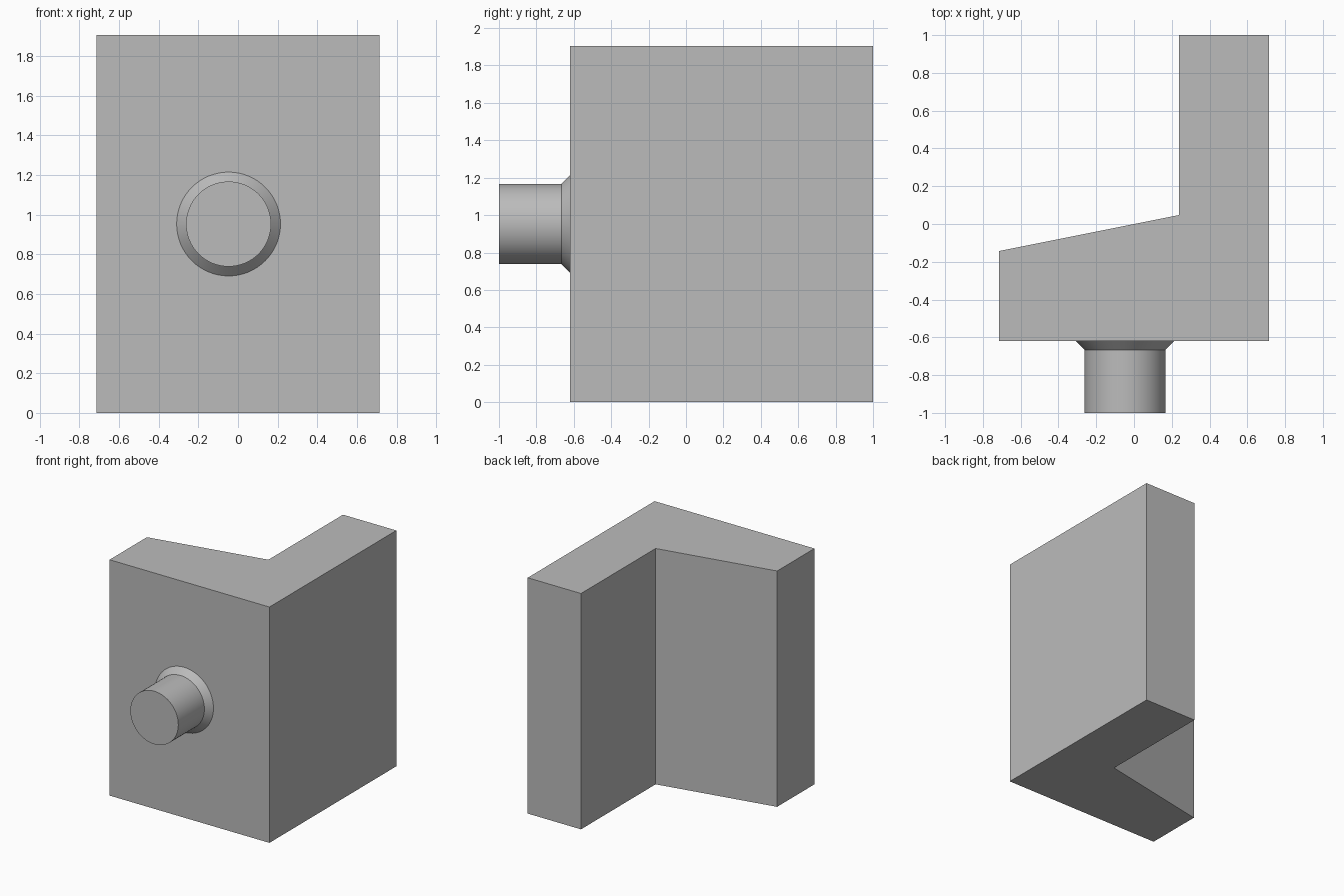
import bpy, bmesh, math
from mathutils import Matrix

cube = bpy.data.objects.get("Cube")
if cube:
    bpy.data.objects.remove(cube, do_unlink=True)

U = 1 / 21  # one design unit
HEIGHT = 40 * U

grey = bpy.data.materials.new("plain_grey")
grey.use_nodes = True
colour = (0.5, 0.5, 0.5, 1)
grey.diffuse_color = colour
grey.node_tree.nodes["Principled BSDF"].inputs["Base Color"].default_value = colour


def finish(name, bm):
    bmesh.ops.recalc_face_normals(bm, faces=bm.faces[:])
    mesh = bpy.data.meshes.new(name)
    bm.to_mesh(mesh)
    bm.free()
    mesh.materials.append(grey)
    obj = bpy.data.objects.new(name, mesh)
    bpy.context.collection.objects.link(obj)
    return obj


# Angled bracket: plan outline extruded upwards
outline = [(-15, -13), (15, -13), (15, 21), (5, 21), (5, 1), (-15, -3)]
bm = bmesh.new()
base = bm.faces.new([bm.verts.new((x * U, y * U, 0)) for x, y in outline])
extruded = bmesh.ops.extrude_face_region(bm, geom=[base])["geom"]
top_verts = [g for g in extruded if isinstance(g, bmesh.types.BMVert)]
bmesh.ops.translate(bm, verts=top_verts, vec=(0, 0, HEIGHT))
finish("bracket_body", bm)

# Round peg with a flared collar: (radius, y) profile turned about y
profile = [(5.5, -13), (4.5, -14), (4.5, -21)]
SIDES = 64
bm = bmesh.new()
rings = []
for radius, y in profile:
    angles = [2 * math.pi * i / SIDES for i in range(SIDES)]
    rings.append([bm.verts.new((radius * U * math.cos(a), y * U, radius * U * math.sin(a)))
                  for a in angles])
for a, b in zip(rings, rings[1:]):
    for i in range(SIDES):
        j = (i + 1) % SIDES
        bm.faces.new((a[i], a[j], b[j], b[i]))
bm.faces.new(rings[0])
bm.faces.new(rings[-1])
bmesh.ops.transform(bm, matrix=Matrix.Translation((-U, 0, HEIGHT / 2)), verts=bm.verts[:])
peg = finish("mounting_peg", bm)

# Smooth the round walls, keep the rims crisp
bpy.ops.object.select_all(action="DESELECT")
peg.select_set(True)
bpy.context.view_layer.objects.active = peg
bpy.ops.object.shade_smooth_by_angle(angle=math.radians(30))
